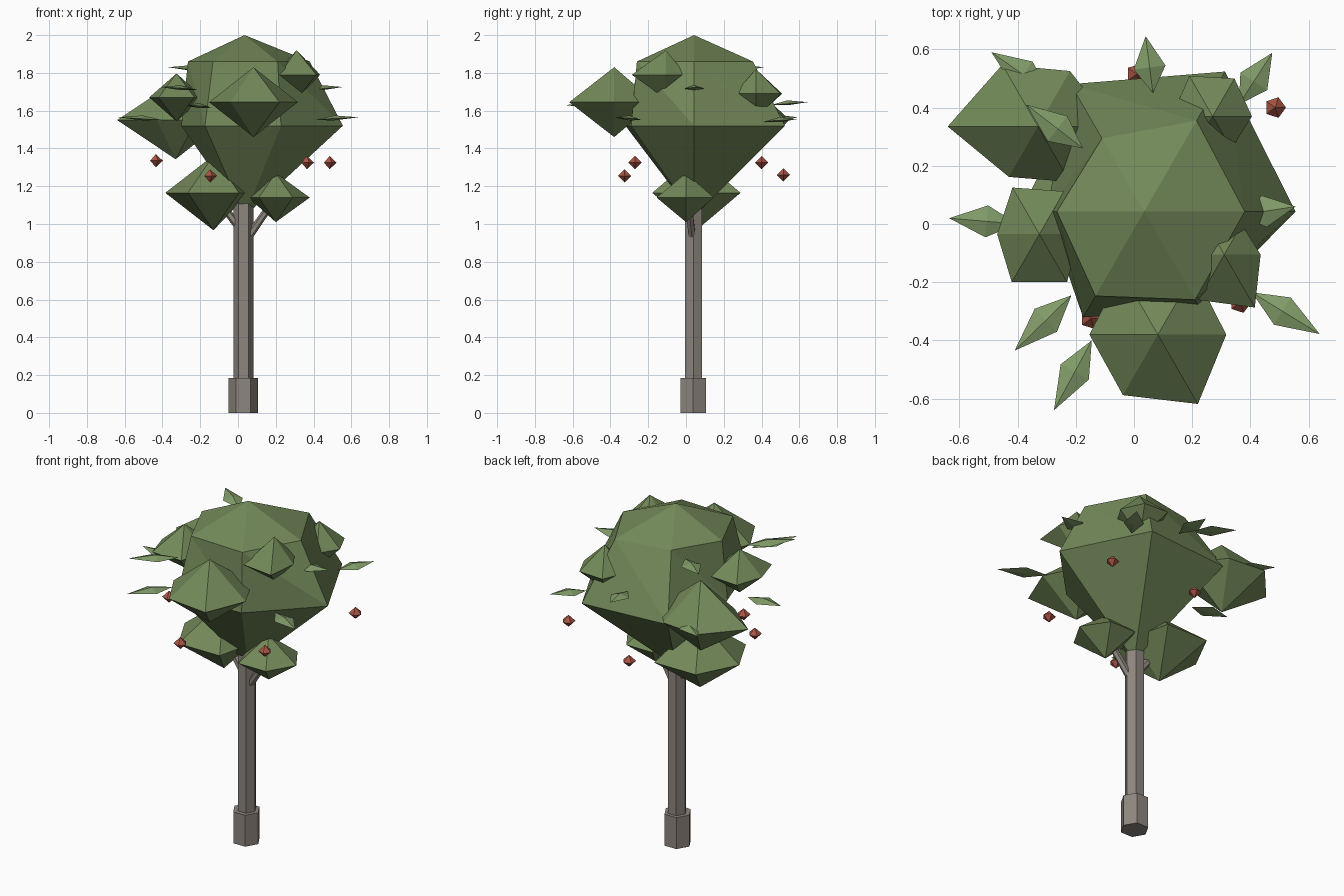
import bpy
from math import cos, sin, tau
from mathutils import Vector

if "Cube" in bpy.data.objects:
    bpy.data.objects.remove(bpy.data.objects["Cube"])


def material(name, color):
    m = bpy.data.materials.new(name)
    m.diffuse_color = (*color, 1)
    m.use_nodes = True
    m.node_tree.nodes["Principled BSDF"].inputs["Base Color"].default_value = m.diffuse_color
    return m


BARK = material("bark", (0.27, 0.24, 0.21))
FOLIAGE = material("foliage", (0.17, 0.25, 0.10))
LEAF = material("leaf", (0.22, 0.33, 0.14))
BERRY = material("berry", (0.40, 0.09, 0.06))


def make(name, verts, faces, mat):
    me = bpy.data.meshes.new(name)
    me.from_pydata(verts, [], faces)
    me.materials.append(mat)
    ob = bpy.data.objects.new(name, me)
    bpy.context.collection.objects.link(ob)
    return ob


def faceted(name, center, rings, top, bottom, mat):
    """Closed lump: top point, rings of (height, radii), bottom point."""
    c = Vector(center)
    n = len(rings[0][1])
    verts = [c + Vector((0, 0, top))]
    for z, radii in rings:
        verts += [c + Vector((r * cos(tau * i / n), r * sin(tau * i / n), z))
                  for i, r in enumerate(radii)]
    verts.append(c + Vector((0, 0, bottom)))
    last = len(verts) - 1
    faces = []
    for i in range(n):
        j = (i + 1) % n
        faces.append((0, 1 + i, 1 + j))
        for k in range(len(rings) - 1):
            a, b = 1 + k * n, 1 + (k + 1) * n
            faces += [(a + i, b + i, b + j), (a + i, b + j, a + j)]
        a = last - n
        faces.append((a + j, a + i, last))
    return make(name, verts, faces, mat)


def post(name, start, end, r0, r1, n=6):
    """Tapered prism between two points."""
    a, b = Vector(start), Vector(end)
    d = (b - a).normalized()
    u = Vector((0, 1, 0)).cross(d).normalized()
    v = d.cross(u)
    verts = [p + r * (u * cos(tau * i / n) + v * sin(tau * i / n))
             for p, r in ((a, r0), (b, r1)) for i in range(n)]
    faces = [(i, (i + 1) % n, n + (i + 1) % n, n + i) for i in range(n)]
    faces += [tuple(reversed(range(n))), tuple(range(n, 2 * n))]
    return make(name, verts, faces, BARK)


def leaf(name, base, tip, z, half=0.055):
    """Kite-shaped leaf with a raised midrib."""
    a, b = Vector((*base, z - 0.01)), Vector((*tip, z + 0.005))
    side = Vector((0, 0, 1)).cross(b - a).normalized() * half
    mid = a.lerp(b, 0.45)
    verts = [a, mid - side, b, mid + side,
             mid + Vector((0, 0, 0.018)), mid - Vector((0, 0, 0.008))]
    faces = [(0, 1, 4), (1, 2, 4), (2, 3, 4), (3, 0, 4),
             (1, 0, 5), (2, 1, 5), (3, 2, 5), (0, 3, 5)]
    return make(name, verts, faces, LEAF)


# Trunk, foot and two branches
post("trunk_foot", (0.028, 0.038, 0), (0.028, 0.038, 0.185), 0.077, 0.077)
post("trunk", (0.03, 0.04, 0.1), (0.03, 0.04, 1.3), 0.053, 0.053)
post("branch_right", (0.04, 0.035, 0.91), (0.2, 0.01, 1.14), 0.022, 0.018)
post("branch_left", (0.03, 0.04, 0.95), (-0.13, 0.06, 1.16), 0.022, 0.018)

# Main crown
faceted("crown", (0.035, 0.043, 1.52),
        [(0.34, (0.345, 0.36, 0.29, 0.30, 0.335, 0.35)),
         (0.0, (0.52, 0.555, 0.505, 0.335, 0.42, 0.385))],
        0.48, -0.48, FOLIAGE)

# Smaller foliage clumps: centre, half height, six radii
clumps = [
    ((0.082, -0.38, 1.645), 0.185, (0.235, 0.25, 0.25, 0.235, 0.24, 0.275)),
    ((-0.33, 0.335, 1.55), 0.207, (0.26, 0.22, 0.245, 0.31, 0.20, 0.22)),
    ((-0.325, -0.035, 1.67), 0.127, (0.14, 0.17, 0.185, 0.145, 0.19, 0.19)),
    ((0.31, -0.105, 1.79), 0.13, (0.125, 0.12, 0.11, 0.12, 0.18, 0.21)),
    ((0.27, 0.37, 1.69), 0.13, (0.135, 0.15, 0.16, 0.14, 0.12, 0.13)),
    ((-0.13, 0.055, 1.165), 0.198, (0.19, 0.27, 0.27, 0.255, 0.27, 0.27)),
    ((0.2, 0.0, 1.14), 0.13, (0.18, 0.17, 0.17, 0.145, 0.18, 0.18)),
]
for i, (c, h, radii) in enumerate(clumps, 1):
    faceted(f"foliage_clump_{i}", c, [(0, radii)], h, -h, FOLIAGE)

# Leaves poking out: base, tip, height
leaves = [
    ((-0.29, 0.45), (-0.49, 0.59), 1.56), ((-0.175, 0.26), (-0.37, 0.41), 1.825),
    ((-0.40, 0.0), (-0.635, 0.02), 1.56), ((-0.215, -0.245), (-0.41, -0.435), 1.72),
    ((-0.145, -0.40), (-0.275, -0.64), 1.625), ((0.405, -0.235), (0.638, -0.378), 1.56),
    ((0.36, 0.41), (0.475, 0.588), 1.55), ((0.065, 0.45), (0.04, 0.645), 1.64),
    ((0.36, 0.03), (0.555, 0.06), 1.72),
]
for i, (base, tip, z) in enumerate(leaves, 1):
    leaf(f"leaf_{i}", base, tip, z)

# Berries
for i, c in enumerate([(0.485, 0.40, 1.325), (0.01, 0.515, 1.26), (-0.148, -0.325, 1.255),
                       (0.365, -0.27, 1.325), (-0.435, -0.02, 1.335)], 1):
    faceted(f"berry_{i}", c, [(0, (0.037,) * 5)], 0.035, -0.035, BERRY)
